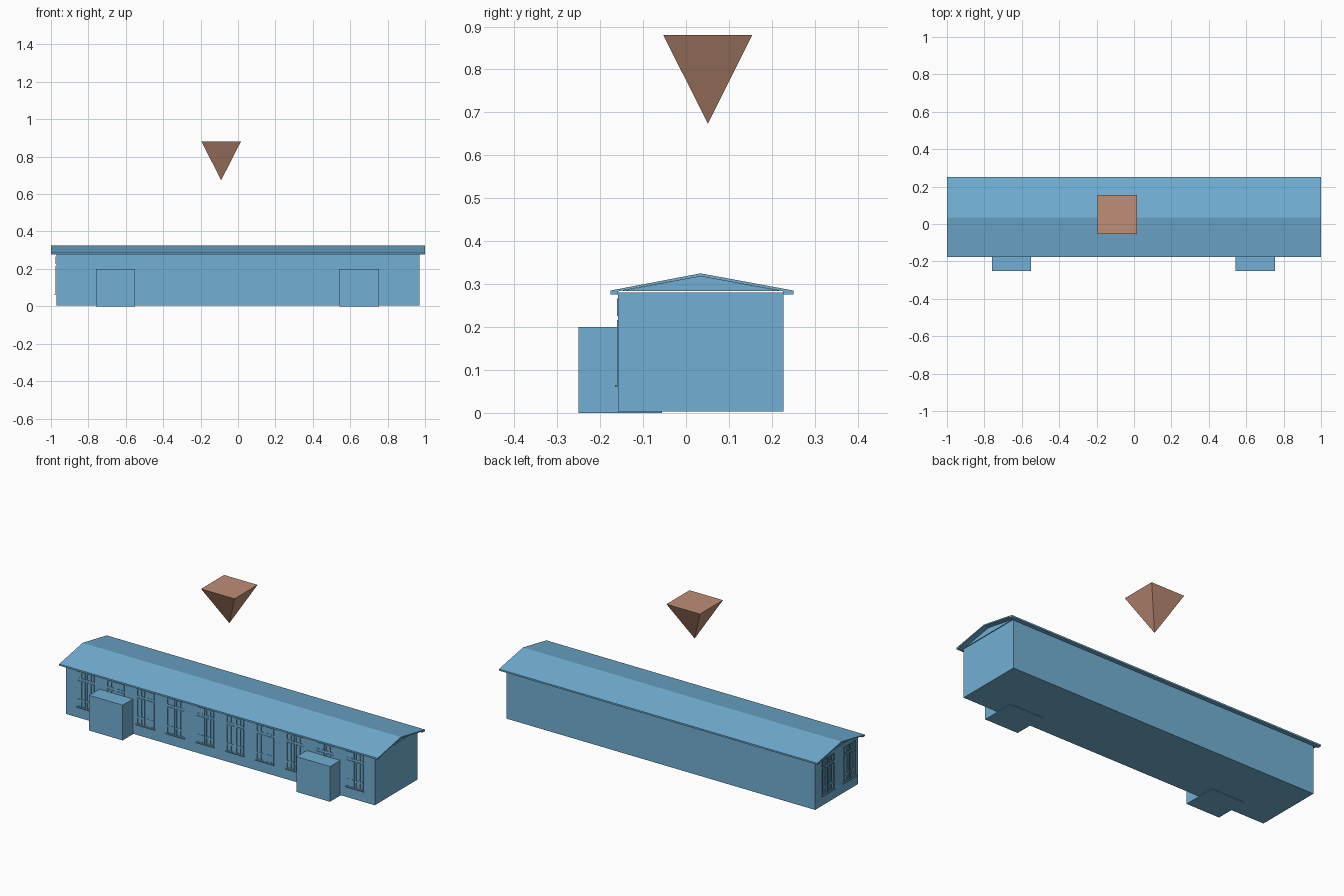
import bpy, bmesh
from math import pi
from mathutils import Matrix, Vector

if "Cube" in bpy.data.objects:
    bpy.data.objects.remove(bpy.data.objects["Cube"])


def material(name, color):
    m = bpy.data.materials.new(name)
    m.diffuse_color = color
    m.use_nodes = True
    m.node_tree.nodes["Principled BSDF"].inputs["Base Color"].default_value = m.diffuse_color
    return m


BLUE = material("wall_blue", (0.17, 0.43, 0.66, 1))
BROWN = material("marker_brown", (0.52, 0.27, 0.18, 1))


def finish(name, bm, mat):
    bmesh.ops.recalc_face_normals(bm, faces=bm.faces)
    me = bpy.data.meshes.new(name)
    bm.to_mesh(me)
    bm.free()
    me.materials.append(mat)
    ob = bpy.data.objects.new(name, me)
    bpy.context.collection.objects.link(ob)
    return ob


def add_box(bm, x0, x1, y0, y1, z0, z1):
    size = Matrix.Diagonal((x1 - x0, y1 - y0, z1 - z0, 1))
    centre = Matrix.Translation(((x0 + x1) / 2, (y0 + y1) / 2, (z0 + z1) / 2))
    bmesh.ops.create_cube(bm, size=1, matrix=centre @ size)


def box(name, *dims):
    bm = bmesh.new()
    add_box(bm, *dims)
    return finish(name, bm, BLUE)


def extrude_x(name, profile, x0, x1):
    """Extrude a y-z outline along x."""
    bm = bmesh.new()
    face = bm.faces.new([bm.verts.new((x0, y, z)) for y, z in profile])
    new = bmesh.ops.extrude_face_region(bm, geom=[face])["geom"]
    bmesh.ops.translate(bm, vec=(x1 - x0, 0, 0),
                        verts=[v for v in new if isinstance(v, bmesh.types.BMVert)])
    return finish(name, bm, BLUE)


# Main hall
box("main_hall", -0.97, 0.97, -0.158, 0.227, 0.003, 0.28)

# Pitched roof shell with boxed eaves
extrude_x("roof", [(-0.176, 0.276), (-0.176, 0.285), (0.034, 0.325), (0.25, 0.285),
                   (0.25, 0.276), (0.227, 0.276), (0.227, 0.283), (0.034, 0.318),
                   (-0.158, 0.283), (-0.158, 0.276)], -1, 1)

# Gable infill under the roof at both ends
for side, x in (("left", -0.97), ("right", 0.96)):
    extrude_x("gable_" + side, [(-0.15, 0.284), (0.22, 0.284), (0.034, 0.318)], x, x + 0.01)

# Entrance porches
for side, x in (("left", -0.655), ("right", 0.648)):
    box("porch_" + side, x - 0.105, x + 0.105, -0.25, -0.056, 0, 0.2)


# Window: separate sash frames in two columns, with a sill; faces -y, back at y = 0
def window_mesh():
    bm = bmesh.new()
    bar, depth = 0.005, 0.003

    def frame(x0, x1, z0, z1):
        add_box(bm, x0, x0 + bar, -depth, 0, z0, z1)
        add_box(bm, x1 - bar, x1, -depth, 0, z0, z1)
        add_box(bm, x0 + bar, x1 - bar, -depth, 0, z0, z0 + bar)
        add_box(bm, x0 + bar, x1 - bar, -depth, 0, z1 - bar, z1)

    for x0, x1 in ((-0.054, -0.004), (0.004, 0.054)):
        xm = (x0 + x1) / 2
        for a, b in ((x0, xm), (xm, x1)):
            frame(a, b, 0.226, 0.266)    # top lights
            frame(a, b, 0.066, 0.106)    # bottom lights
            frame(a, b, 0.106, 0.216)    # tall sashes
    add_box(bm, -0.058, 0.058, -0.007, 0, 0.06, 0.065)
    me = bpy.data.meshes.new("window")
    bmesh.ops.recalc_face_normals(bm, faces=bm.faces)
    bm.to_mesh(me)
    bm.free()
    me.materials.append(BLUE)
    return me


WINDOW = window_mesh()


def place_window(name, x, y, angle=0):
    ob = bpy.data.objects.new(name, WINDOW)
    ob.location = (x, y, 0)
    ob.rotation_euler.z = angle
    bpy.context.collection.objects.link(ob)


# Ten windows on the front, two on the left end
for i in range(10):
    place_window(f"front_window_{i + 1}", -0.845 + i * 0.1878, -0.158)
for i, y in enumerate((-0.075, 0.12)):
    place_window(f"end_window_{i + 1}", -0.975, y, -pi / 2)

# Floating inverted pyramid marker
bm = bmesh.new()
top = [bm.verts.new((x, y, 0.88)) for x, y in
       ((-0.195, -0.053), (0.015, -0.053), (0.015, 0.154), (-0.195, 0.154))]
tip = bm.verts.new((-0.09, 0.051, 0.674))
bm.faces.new(top)
for i in range(4):
    bm.faces.new((top[i], top[(i + 1) % 4], tip))
finish("floating_marker", bm, BROWN)
